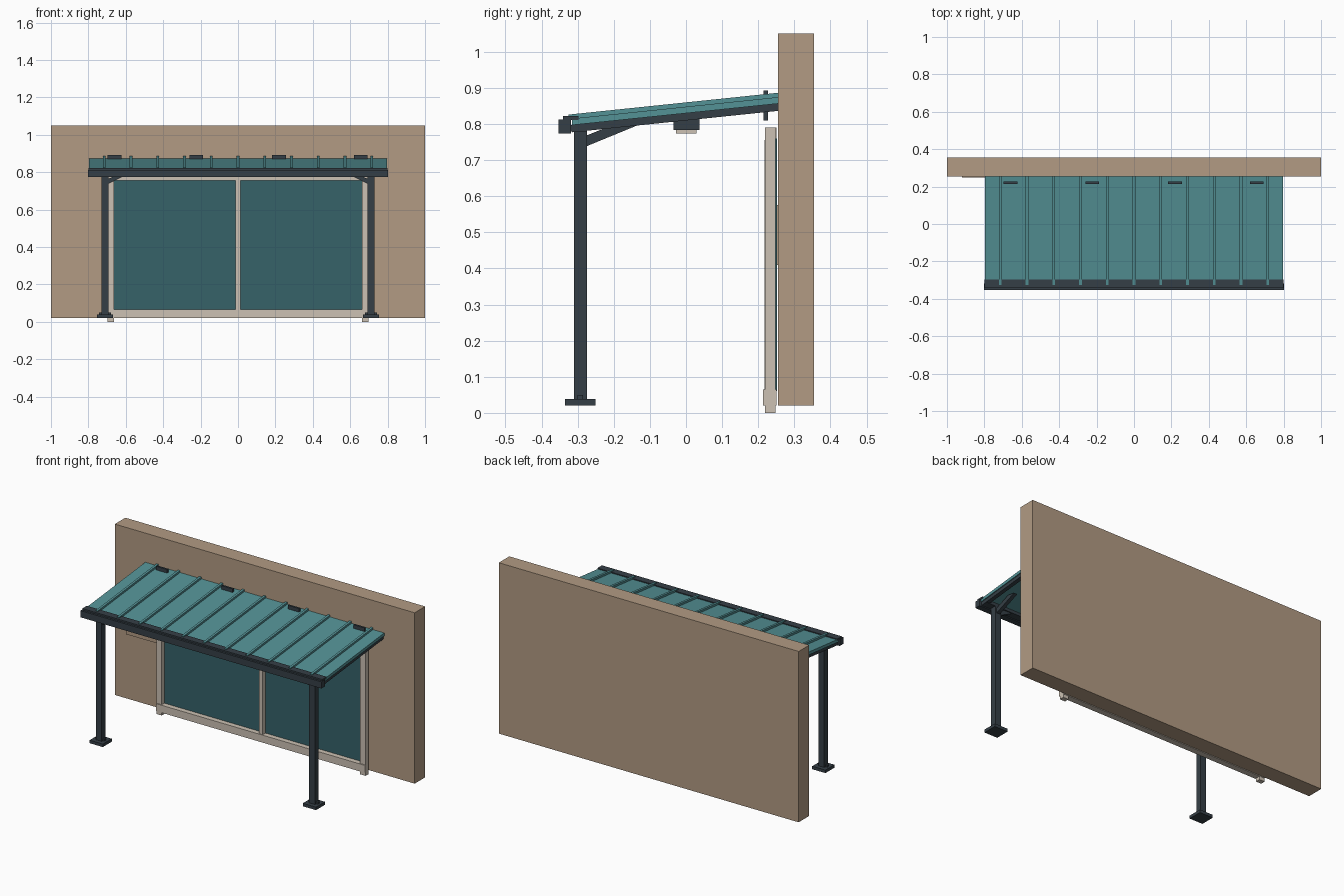
import bpy, bmesh

if "Cube" in bpy.data.objects:
    bpy.data.objects.remove(bpy.data.objects["Cube"])


def material(name, r, g, b):
    def lin(c):
        c /= 255
        return c / 12.92 if c <= 0.04045 else ((c + 0.055) / 1.055) ** 2.4
    m = bpy.data.materials.new(name)
    m.diffuse_color = (lin(r), lin(g), lin(b), 1)
    m.use_nodes = True
    m.node_tree.nodes["Principled BSDF"].inputs["Base Color"].default_value = m.diffuse_color
    return m


WALL = material("tan_plaster", 178, 155, 131)
DARK = material("charcoal_metal", 53, 63, 70)
TEAL = material("teal_roofing", 84, 146, 150)
GLASS = material("dark_teal_glass", 54, 98, 105)
FRAME = material("beige_frame", 204, 193, 179)


def extrude_x(name, x0, x1, profile, mat):
    """Solid with a (y, z) profile running from x0 to x1."""
    bm = bmesh.new()
    face = bm.faces.new([bm.verts.new((x0, y, z)) for y, z in profile])
    res = bmesh.ops.extrude_face_region(bm, geom=[face])
    verts = [v for v in res["geom"] if isinstance(v, bmesh.types.BMVert)]
    bmesh.ops.translate(bm, vec=(x1 - x0, 0, 0), verts=verts)
    bmesh.ops.recalc_face_normals(bm, faces=bm.faces)
    me = bpy.data.meshes.new(name)
    bm.to_mesh(me)
    bm.free()
    me.materials.append(mat)
    ob = bpy.data.objects.new(name, me)
    bpy.context.collection.objects.link(ob)
    return ob


def box(name, x, y, z, mat):
    return extrude_x(name, x[0], x[1],
                     [(y[0], z[0]), (y[1], z[0]), (y[1], z[1]), (y[0], z[1])], mat)


def slope(y):
    """Underside height of the roof sheet."""
    return 0.797 + (y + 0.315) * 0.104


def sloped(name, x0, x1, y0, y1, low, high, mat):
    return extrude_x(name, x0, x1, [(y0, slope(y0) + low), (y1, slope(y1) + low),
                                    (y1, slope(y1) + high), (y0, slope(y0) + high)], mat)


# House wall and its flush access panel
box("house_wall", (-1, 1), (0.255, 0.355), (0.02, 1.05), WALL)
box("wall_panel", (-0.92, -0.70), (0.248, 0.256), (0.41, 0.575), WALL)

# Sliding door
box("door_top_rail", (-0.665, 0.665), (0.22, 0.25), (0.755, 0.79), FRAME)
box("door_sill", (-0.697, 0.697), (0.213, 0.25), (0.02, 0.065), FRAME)
box("door_mullion", (-0.013, 0.013), (0.217, 0.25), (0.065, 0.755), FRAME)
for s, side in ((-1, "left"), (1, "right")):
    x = sorted((s * 0.662, s * 0.698))
    box("door_jamb_" + side, x, (0.219, 0.248), (0.0, 0.79), FRAME)
    x = sorted((s * 0.012, s * 0.668))
    box("door_glass_" + side, x, (0.244, 0.252), (0.06, 0.76), GLASS)

# Roof sheet, standing seams and rafters
sloped("roof_sheet", -0.797, 0.797, -0.315, 0.256, 0.0, 0.018, TEAL)
for i in range(-5, 6):
    x = i * 0.143
    sloped("roof_seam", x - 0.007, x + 0.007, -0.325, 0.256, 0.015, 0.03, TEAL)
for i in range(-3, 4):
    x = i * 0.26
    sloped("rafter", x - 0.012, x + 0.012, -0.315, 0.256, -0.02, 0.0, DARK)
sloped("wall_ledger", -0.79, 0.79, 0.232, 0.256, -0.02, 0.0, DARK)

# Front beam, gutter and roof edge cap
box("gutter", (-0.803, 0.803), (-0.353, -0.318), (0.773, 0.813), DARK)
box("front_beam", (-0.79, 0.79), (-0.32, -0.275), (0.779, 0.797), DARK)
box("roof_edge_cap", (-0.8, 0.8), (-0.341, -0.298), (0.811, 0.822), DARK)

# Posts, feet and diagonal braces
for s, side in ((-1, "left"), (1, "right")):
    def sx(a, b):
        return sorted((s * a, s * b))
    box("post_" + side, sx(0.692, 0.73), (-0.31, -0.274), (0.035, 0.785), DARK)
    box("post_foot_" + side, sx(0.667, 0.755), (-0.335, -0.25), (0.02, 0.038), DARK)
    box("foot_bolts_" + side, sx(0.68, 0.742), (-0.30, -0.285), (0.036, 0.05), DARK)
    extrude_x("rear_brace_" + side, *sx(0.70, 0.722),
              [(-0.276, 0.738), (-0.13, 0.798), (-0.18, 0.806), (-0.276, 0.768)], DARK)
    # brace in the plane of the beam
    brace = extrude_x("side_brace_" + side, -0.303, -0.281,
                      [(0.692, 0.738), (0.61, 0.779), (0.65, 0.783), (0.692, 0.765)], DARK)
    for v in brace.data.vertices:
        v.co = (s * v.co.y, v.co.x, v.co.z)
    if s > 0:
        brace.data.flip_normals()

# Roof brackets near the wall
for x in (-0.66, -0.223, 0.22, 0.656):
    box("roof_bracket", (x - 0.037, x + 0.037), (0.215, 0.227), (0.81, 0.892), DARK)

# Ceiling lights under the roof
for x in (-0.4, 0, 0.4):
    box("lamp_housing", (x - 0.035, x + 0.035), (-0.035, 0.037), (0.783, 0.83), DARK)
    box("lamp_lens", (x - 0.027, x + 0.027), (-0.027, 0.029), (0.774, 0.784), FRAME)
